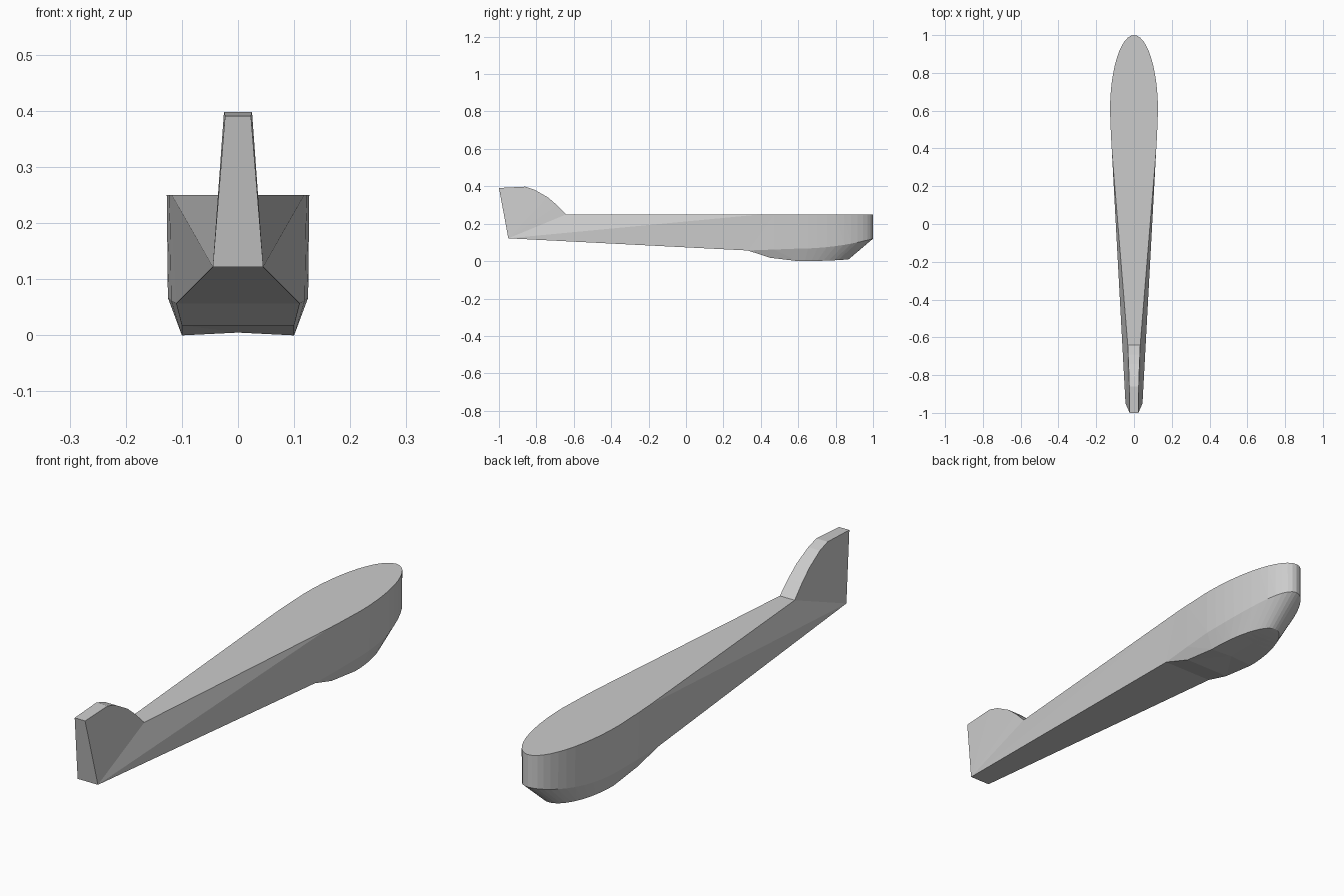
import bpy
import bmesh
from math import sin, cos, pi

if "Cube" in bpy.data.objects:
    bpy.data.objects.remove(bpy.data.objects["Cube"])

bm = bmesh.new()


def v(x, y, z):
    return bm.verts.new((x, y, z))


def face(*pts):
    # drop repeated corners, so strips can close to a point
    pts = list(dict.fromkeys(pts))
    if len(pts) > 2:
        bm.faces.new(pts)


N = 12
steps = [i / N * pi / 2 for i in range(N + 1)]

# Half outlines of the rounded nose: deck edge, chine, and flat belly
deck = [v(0.122, 0.47, 0.25)] + [v(0.127 * cos(a), 0.6 + 0.4 * sin(a), 0.25) for a in steps]
chine = [v(0.119, 0.47, 0.062)] + [
    v(0.125 * cos(a), 0.6 + 0.4 * sin(a), 0.067 + 0.053 * sin(a) ** 2) for a in steps]
belly = [v(0.1, 0.45, 0.018)] + [
    v(0.1 * cos(a), 0.6 + 0.27 * sin(a), 0.003 + 0.007 * sin(a) ** 2 - 0.003 * cos(a)) for a in steps]
keel = [v(0, p.co.y, max(p.co.z, 0.005)) for p in belly[:-1]] + [belly[-1]]

# Long tapering tail
tail_low, tail_low_c = v(0.045, -0.95, 0.122), v(0, -0.95, 0.122)
step, step_c = v(0.11, 0.33, 0.057), v(0, 0.33, 0.057)
deck_end, deck_end_c = v(0.033, -0.64, 0.25), v(0, -0.64, 0.25)
deck_mid = v(0.118, 0.4, 0.25)

# Upright fin profile, from the deck to its rear tip
profile = [(-0.69, 0.3, 0.031), (-0.74, 0.342, 0.029), (-0.81, 0.382, 0.026),
           (-0.86, 0.398, 0.025), (-1.0, 0.391, 0.023)]
fin = [deck_end] + [v(w, y, z) for y, z, w in profile]
fin_c = [deck_end_c] + [v(0, y, z) for y, z, w in profile]

# Nose walls, chamfer and belly
for i in range(N + 1):
    face(deck[i], deck[i + 1], chine[i + 1], chine[i])
    face(chine[i], chine[i + 1], belly[i + 1], belly[i])
    face(belly[i], belly[i + 1], keel[i + 1], keel[i])

# Deck, tail sides and underside
face(deck_end_c, deck_end, deck_mid, *deck)
face(tail_low, deck_end, deck_mid)
face(tail_low, deck_mid, step)
face(step, deck_mid, deck[0])
face(step, deck[0], chine[0])
face(step, chine[0], belly[0])
face(step, belly[0], keel[0], step_c)
face(tail_low, step, step_c, tail_low_c)

# Fin sides, top edge and end face
for i in range(len(profile)):
    face(tail_low, fin[i], fin[i + 1])
    face(fin[i], fin[i + 1], fin_c[i + 1], fin_c[i])
face(tail_low, fin[-1], fin_c[-1], tail_low_c)

bmesh.ops.triangulate(bm, faces=[f for f in bm.faces if len(f.verts) == 4])

# Mirror the half hull across x = 0
geom = bm.verts[:] + bm.edges[:] + bm.faces[:]
bmesh.ops.mirror(bm, geom=geom, axis='X', merge_dist=0.0001)
bmesh.ops.remove_doubles(bm, verts=bm.verts[:], dist=0.0001)
bmesh.ops.recalc_face_normals(bm, faces=bm.faces[:])

mesh = bpy.data.meshes.new("tapered_hull_with_fin")
bm.to_mesh(mesh)
bm.free()
hull = bpy.data.objects.new("tapered_hull_with_fin", mesh)
bpy.context.collection.objects.link(hull)
